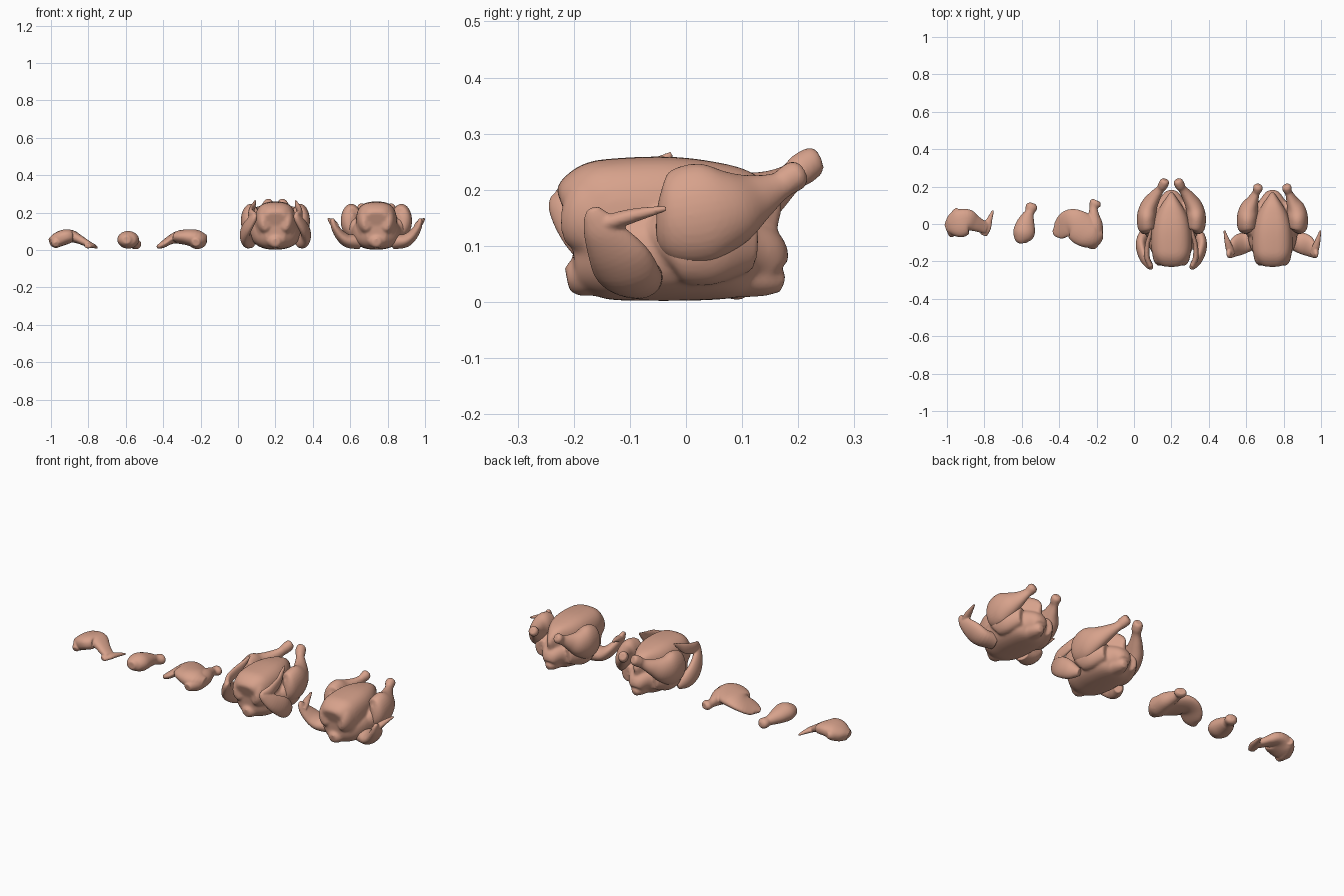
import bpy, bmesh, math
from mathutils import Vector

SKIN = bpy.data.materials.new("raw poultry skin")
SKIN.diffuse_color = (0.68, 0.36, 0.26, 1)


def resample(pts, n=5):
    """Catmull-Rom smoothing of (x, y, z, width, thickness) stations."""
    pts = [Vector(p) for p in pts]
    out = []
    for i in range(len(pts) - 1):
        a, b, c, d = pts[max(i - 1, 0)], pts[i], pts[i + 1], pts[min(i + 2, len(pts) - 1)]
        for k in range(n):
            t = k / n
            out.append(0.5 * (2 * b + (c - a) * t + (2 * a - 5 * b + 4 * c - d) * t * t
                              + (3 * b - a - 3 * c + d) * t ** 3))
    return out + [pts[-1]]


def tube(bm, pts, hint, off, sx=1, sq=2.0, seg=32):
    """Closed superelliptical tube; width lies along hint, sx mirrors in x."""
    def power(c):
        return math.copysign(abs(c) ** (2 / sq), c)
    st = resample(pts)
    pos = [Vector((p[0], p[1], p[2])) for p in st]
    rings = []
    for i, p in enumerate(st):
        t = (pos[min(i + 1, len(st) - 1)] - pos[max(i - 1, 0)]).normalized()
        side = Vector(hint)
        side = (side - t * side.dot(t)).normalized()
        nrm = t.cross(side)
        ring = []
        for k in range(seg):
            a = 2 * math.pi * k / seg
            v = (pos[i] + side * max(p[3], .002) * power(math.cos(a))
                 + nrm * max(p[4], .002) * power(math.sin(a)))
            ring.append(bm.verts.new((v.x * sx + off, v.y, max(v.z, 0.002))))
        rings.append(ring)
    for r0, r1 in zip(rings, rings[1:]):
        for k in range(seg):
            bm.faces.new((r0[k], r0[(k + 1) % seg], r1[(k + 1) % seg], r1[k]))
    bm.faces.new(rings[0][::-1])
    bm.faces.new(rings[-1])


def part(name, tubes, off=0, mirror=(1,), voxel=0.006, smooth=5):
    """Fuse tubes into one soft skin."""
    bm = bmesh.new()
    for pts, hint, both, *sq in tubes:
        for sx in (1, -1) if both else mirror:
            tube(bm, pts, hint, off, sx, *sq)
    bmesh.ops.recalc_face_normals(bm, faces=bm.faces)
    me = bpy.data.meshes.new(name)
    bm.to_mesh(me)
    bm.free()
    ob = bpy.data.objects.new(name, me)
    bpy.context.collection.objects.link(ob)
    m = ob.modifiers.new("fuse", 'REMESH')
    m.mode, m.voxel_size = 'VOXEL', voxel
    s = ob.modifiers.new("soften", 'SMOOTH')
    s.factor, s.iterations = 0.5, smooth
    dg = bpy.context.evaluated_depsgraph_get()
    new = bpy.data.meshes.new_from_object(ob.evaluated_get(dg))
    ob.modifiers.clear()
    ob.data = new
    new.materials.clear()
    new.materials.append(SKIN)
    for p in new.polygons:
        p.use_smooth = True
        p.material_index = 0


X, Y, Z = (1, 0, 0), (0, 1, 0), (0, 0, 1)

# whole bird: full square breast, two front lobes, broad back, neck stub and tail
breast = [(0, -.205, .13, .06, .07), (0, -.19, .135, .085, .095), (0, -.16, .14, .102, .11),
          (0, -.11, .145, .109, .112), (0, -.03, .147, .105, .112), (0, .04, .145, .088, .106),
          (0, .10, .14, .055, .095), (0, .14, .135, .026, .07), (0, .162, .13, .01, .04)]
lobe = [(.045, -.215, .15, .02, .035), (.05, -.2, .15, .04, .06), (.052, -.16, .155, .05, .08),
        (.05, -.08, .165, .05, .085)]
back = [(0, -.2, .08, .05, .055), (0, -.15, .085, .105, .08), (0, -.08, .09, .13, .088),
        (0, 0, .09, .13, .088), (0, .08, .085, .105, .08), (0, .13, .075, .062, .062), (0, .155, .05, .035, .035)]
neck = [(0, -.14, .06, .06, .045), (0, -.19, .045, .042, .036), (0, -.212, .04, .022, .022)]
tail = [(0, .1, .05, .055, .043), (0, .15, .04, .034, .03), (0, .174, .032, .016, .016)]
thigh = [(.10, -.05, .09, .02, .03), (.11, -.02, .105, .05, .07), (.105, .05, .105, .05, .075), (.08, .12, .1, .03, .045)]
body = [(breast, X, False, 2.8), (lobe, X, True), (back, X, False, 2.3), (neck, X, False),
        (tail, X, False), (thigh, X, True)]

# trussed bird: legs drawn together, wings folded against the sides
leg_in = [(.12, -.047, .15, .015, .04), (.128, -.025, .15, .048, .08), (.132, .04, .158, .052, .09),
          (.12, .095, .17, .045, .068), (.09, .145, .194, .033, .042), (.06, .185, .22, .022, .026),
          (.046, .206, .236, .026, .029), (.036, .226, .25, .025, .027), (.032, .236, .255, .018, .02)]
arm_in = [(.125, -.03, .03, .02, .02), (.15, -.07, .05, .045, .03), (.163, -.12, .085, .053, .027),
          (.147, -.178, .125, .045, .023), (.117, -.22, .17, .028, .018), (.105, -.234, .19, .01, .009)]
tip_in = [(.11, -.228, .184, .018, .014), (.13, -.18, .19, .03, .015), (.128, -.11, .21, .028, .013),
          (.115, -.06, .24, .016, .01), (.108, -.025, .264, .005, .005)]

# loose bird: legs apart, wings spread
leg_out = [(.125, -.047, .15, .015, .04), (.132, -.025, .15, .05, .08), (.134, .03, .158, .056, .09),
           (.125, .08, .168, .05, .07), (.105, .125, .186, .032, .044), (.088, .165, .206, .02, .026),
           (.08, .183, .218, .024, .026), (.076, .198, .227, .025, .026), (.073, .209, .233, .016, .016)]
arm_out = [(.09, -.085, .045, .045, .04), (.15, -.10, .048, .056, .036), (.19, -.118, .076, .055, .029),
           (.22, -.145, .118, .038, .021), (.232, -.16, .15, .024, .014), (.236, -.165, .168, .01, .008)]
tip_out = [(.218, -.165, .13, .014, .018), (.23, -.13, .143, .015, .02), (.242, -.09, .155, .012, .015),
           (.257, -.035, .167, .005, .005)]

for kind, off, leg, arm, tip, hint in (
        ("trussed", .2, leg_in, arm_in, tip_in, (0, .6, .8)),
        ("loose", .74, leg_out, arm_out, tip_out, Y)):
    part(kind + "_bird_body", body, off, smooth=10)
    for side, sx in (("right", 1), ("left", -1)):
        part(f"{kind}_bird_{side}_leg", [(leg, X, False)], off, (sx,), .005, 3)
        part(f"{kind}_bird_{side}_wing", [(arm, hint, False), (tip, Z, False)], off, (sx,), .004, 2)

# leg quarter: thigh and shank
part("leg_quarter", [
    ([(-.43, -.05, .015, .015, .01), (-.40, -.035, .03, .05, .018), (-.36, 0, .055, .068, .024),
      (-.32, .003, .068, .078, .034), (-.27, -.03, .068, .088, .042), (-.22, -.055, .06, .074, .047),
      (-.172, -.05, .05, .03, .03)], Y, False),
    ([(-.225, -.13, .04, .02, .02), (-.22, -.08, .05, .05, .045), (-.21, -.01, .055, .044, .044),
      (-.215, .045, .055, .03, .032), (-.216, .085, .052, .022, .022), (-.207, .11, .05, .032, .025),
      (-.2, .126, .05, .022, .018)], X, False)], voxel=.004, smooth=5)

# drumstick
part("drumstick", [
    ([(-.595, -.103, .055, .02, .02), (-.595, -.082, .055, .045, .036), (-.588, -.045, .055, .058, .047),
      (-.58, 0, .05, .05, .041), (-.568, .04, .042, .034, .031), (-.558, .062, .036, .025, .025),
      (-.55, .085, .032, .031, .027), (-.544, .1, .03, .029, .025), (-.54, .111, .03, .014, .014)], X, False)],
     voxel=.004, smooth=3)

# cut wing: upper arm with squared shoulder, forearm, pointed tip
part("cut_wing", [
    ([(-1.0, -.022, .04, .025, .025), (-.97, -.01, .052, .06, .038), (-.93, .005, .068, .077, .041),
      (-.89, .02, .073, .06, .034), (-.855, .006, .06, .045, .025), (-.82, -.01, .042, .036, .02),
      (-.79, -.02, .028, .032, .015)], Y, False, 2.4),
    ([(-.972, -.064, .03, .015, .015), (-.975, -.035, .042, .026, .032), (-.966, .01, .05, .03, .036),
      (-.948, .055, .06, .028, .03), (-.935, .077, .06, .018, .018)], X, False),
    ([(-.94, .055, .065, .024, .024), (-.89, .052, .072, .026, .024), (-.855, .035, .062, .02, .018)], Y, False),
    ([(-.805, -.06, .02, .018, .012), (-.79, -.02, .024, .026, .014), (-.77, .03, .02, .014, .011),
      (-.754, .072, .012, .006, .005)], X, False)], voxel=.004, smooth=5)
